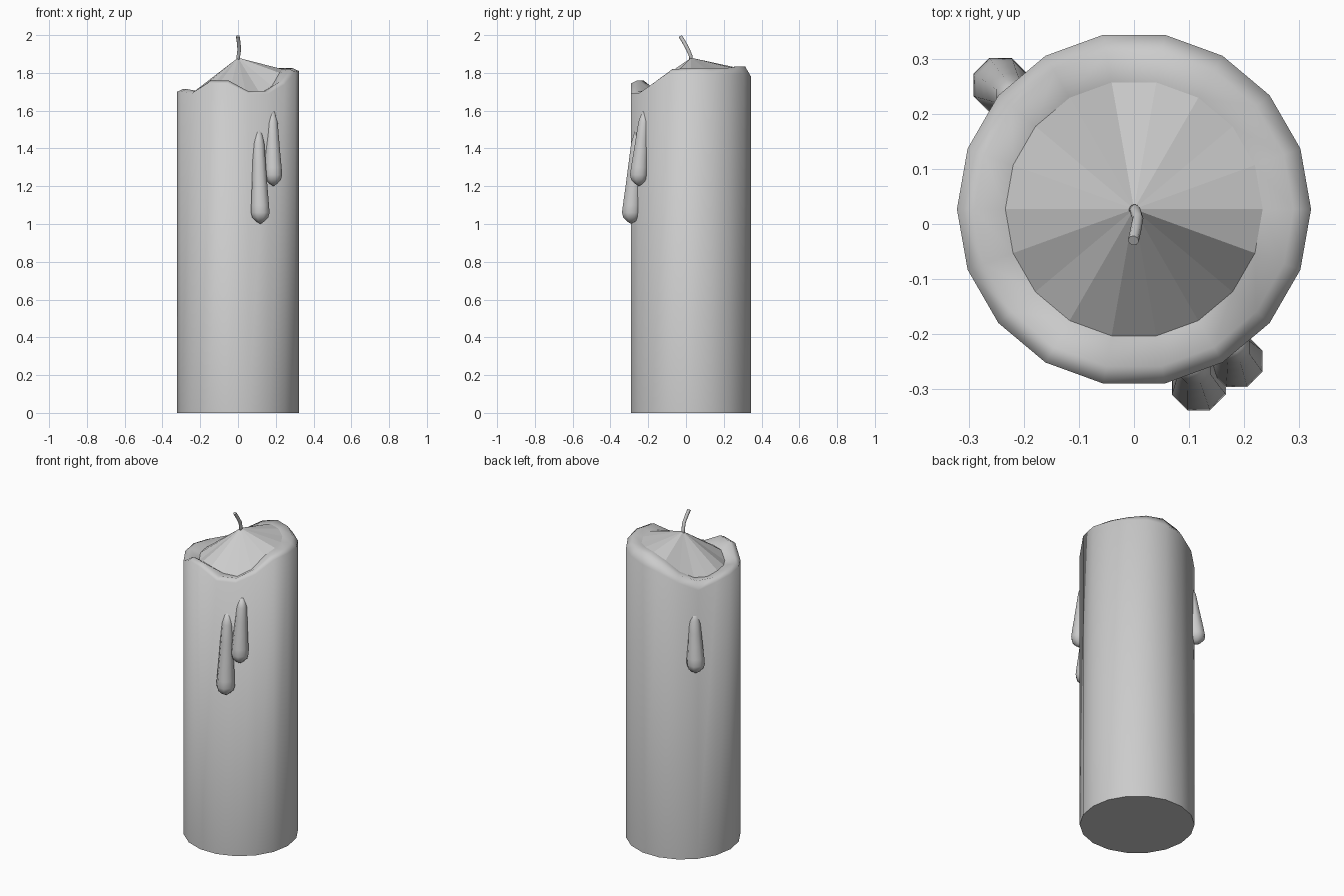
import bpy, bmesh, math
from mathutils import Vector

if "Cube" in bpy.data.objects:
    bpy.data.objects.remove(bpy.data.objects["Cube"])

N = 18
CY = 0.027  # axis of the candle in y


def finish(name, bm, flat=()):
    bmesh.ops.recalc_face_normals(bm, faces=bm.faces)
    for f in bm.faces:
        f.smooth = f not in flat
    for e in bm.edges:
        if any(f in flat for f in e.link_faces):
            e.smooth = False
    me = bpy.data.meshes.new(name)
    bm.to_mesh(me)
    bm.free()
    ob = bpy.data.objects.new(name, me)
    bpy.context.collection.objects.link(ob)
    return ob


def bridge(bm, a, b):
    n = len(a)
    return [bm.faces.new((a[i], a[(i + 1) % n], b[(i + 1) % n], b[i])) for i in range(n)]


def fan(bm, ring, tip):
    n = len(ring)
    return [bm.faces.new((ring[i], ring[(i + 1) % n], tip)) for i in range(n)]


# Wax body: straight wall, uneven melted rim, faceted cone on top
outer = [1.82, 1.81, 1.80, 1.80, 1.79, 1.77, 1.72, 1.67, 1.70,
         1.71, 1.71, 1.70, 1.755, 1.755, 1.70, 1.70, 1.75, 1.815]
inner = [1.82, 1.82, 1.82, 1.83, 1.83, 1.80, 1.74, 1.70, 1.69,
         1.70, 1.70, 1.69, 1.72, 1.72, 1.70, 1.69, 1.73, 1.80]
middle = [max(o, i) + 0.005 for o, i in zip(outer, inner)]
bm = bmesh.new()


def body_ring(r, heights):
    return [bm.verts.new((r * math.cos(math.tau * i / N), CY + r * math.sin(math.tau * i / N), h))
            for i, h in enumerate(heights)]


rings = [body_ring(0.322, [0] * N), body_ring(0.322, [h - 0.01 for h in outer]),
         body_ring(0.29, middle), body_ring(0.234, inner)]
for a, b in zip(rings, rings[1:]):
    bridge(bm, a, b)
flat = set(fan(bm, rings[-1], bm.verts.new((0, CY, 1.88))))
flat.add(bm.faces.new(rings[0]))
finish("candle_body", bm, flat)


# Wax drips: eight-sided teardrops whose upper ends sink into the wall
def drip(name, low, high, z0, z1, scale=1.0):
    profile = [(0.015, 0.026), (0.035, 0.046), (0.06, 0.053), (0.10, 0.051),
               (0.2, 0.044), (0.3, 0.038), (0.4, 0.032)]
    bm = bmesh.new()
    h = z1 - z0
    rings = []
    for k, (dz, r) in enumerate(profile):
        if k > 3:
            dz = 0.10 + (h - 0.12) * (k - 3) / 4
        t = max(0, (dz - 0.06) / (h - 0.06))
        c = Vector(low).lerp(Vector(high), t)
        rings.append([bm.verts.new((c.x + r * scale * math.cos(math.tau * (i + .5) / 8),
                                    c.y + r * scale * math.sin(math.tau * (i + .5) / 8), z0 + dz))
                      for i in range(8)])
    for a, b in zip(rings, rings[1:]):
        bridge(bm, a, b)
    fan(bm, rings[0], bm.verts.new((low[0], low[1], z0)))
    fan(bm, rings[-1], bm.verts.new((high[0], high[1], z1)))
    finish(name, bm)


drip("drip_front_long", (0.118, -0.29), (0.106, -0.25), 1.0, 1.56)
drip("drip_front_short", (0.187, -0.25), (0.18, -0.215), 1.2, 1.64, 0.95)
drip("drip_back", (-0.243, 0.253), (-0.212, 0.225), 1.155, 1.57)

# Bent wick
bm = bmesh.new()
path = [(0, 0.027, 1.86), (0.002, 0.025, 1.89), (0.007, 0.01, 1.925), (0.003, -0.012, 1.965), (-0.001, -0.03, 1.994)]
rings = []
for k, p in enumerate(path):
    d = Vector(path[min(k + 1, 4)]) - Vector(path[max(k - 1, 0)])
    q = d.to_track_quat('Z', 'Y')
    rings.append([bm.verts.new(Vector(p) + q @ Vector((0.01 * math.cos(math.tau * i / 8),
                                                      0.01 * math.sin(math.tau * i / 8), 0)))
                  for i in range(8)])
for a, b in zip(rings, rings[1:]):
    bridge(bm, a, b)
bm.faces.new(rings[0])
caps = {bm.faces.new(rings[-1])}
finish("wick", bm, caps)
